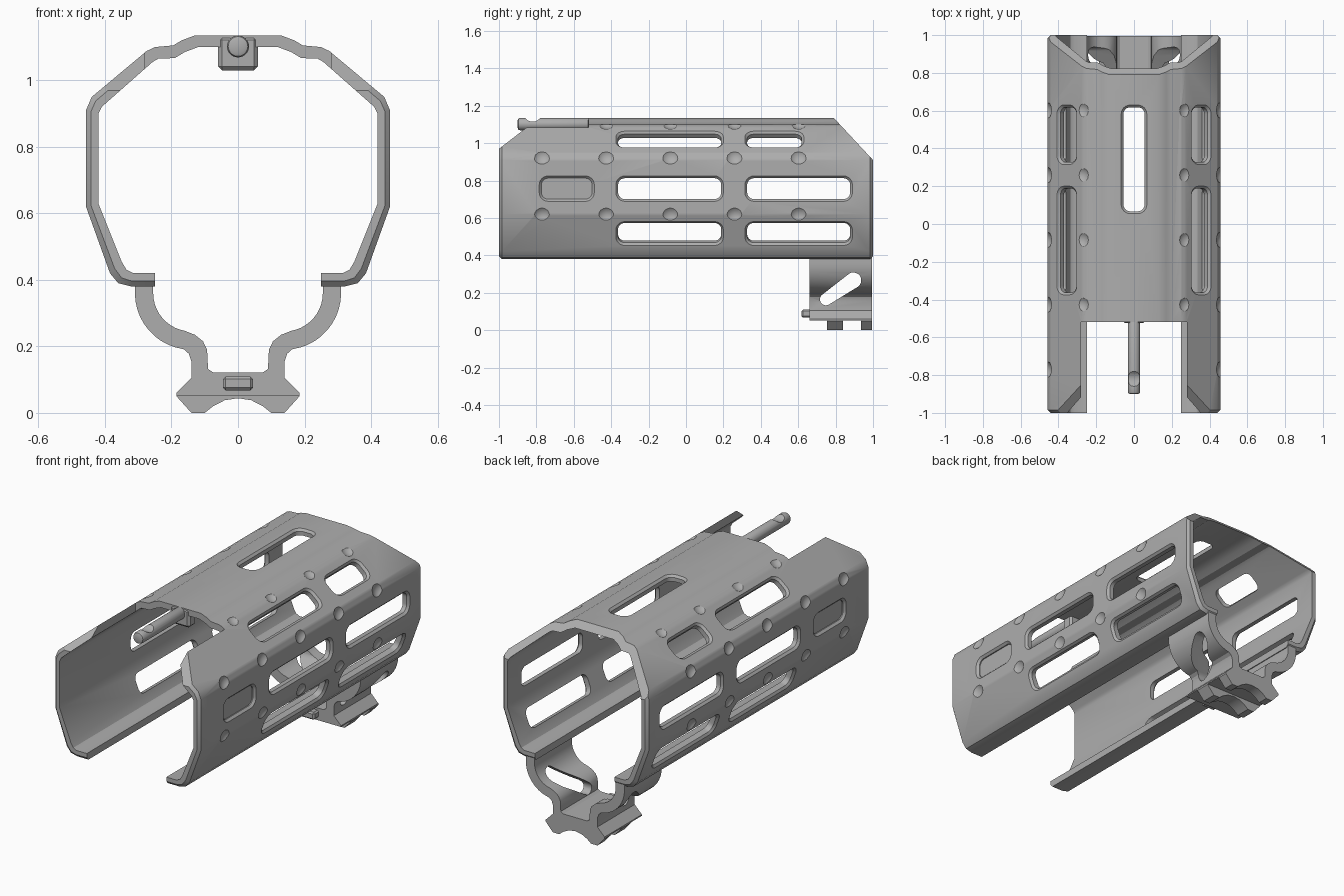
import bpy, bmesh, math
from mathutils import Matrix, Vector

cube = bpy.data.objects.get("Cube")
if cube:
    bpy.data.objects.remove(cube, do_unlink=True)

GREY = (0.42, 0.42, 0.42, 1)
metal = bpy.data.materials.new("satin grey metal")
metal.use_nodes = True
metal.diffuse_color = GREY
metal.node_tree.nodes["Principled BSDF"].inputs["Base Color"].default_value = GREY


def make(name, bm):
    """Turn a bmesh into a linked object."""
    bmesh.ops.recalc_face_normals(bm, faces=bm.faces)
    mesh = bpy.data.meshes.new(name)
    bm.to_mesh(mesh)
    bm.free()
    mesh.materials.append(metal)
    obj = bpy.data.objects.new(name, mesh)
    bpy.context.collection.objects.link(obj)
    return obj


def bake(obj):
    """Apply the modifiers of an object."""
    bpy.context.view_layer.update()
    dg = bpy.context.evaluated_depsgraph_get()
    mesh = bpy.data.meshes.new_from_object(obj.evaluated_get(dg))
    obj.modifiers.clear()
    obj.data = mesh


def cut(obj, bm):
    """Subtract a bmesh from an object."""
    tool = make("cutter", bm)
    tool.hide_render = True
    mod = obj.modifiers.new("cut", "BOOLEAN")
    mod.operation, mod.solver, mod.object = "DIFFERENCE", "EXACT", tool
    mod.use_self = True
    bake(obj)
    bpy.data.objects.remove(tool, do_unlink=True)


def loft(bm, rings):
    """Skin a list of matching point loops and cap both ends."""
    loops = [[bm.verts.new(p) for p in ring] for ring in rings]
    n = len(loops[0])
    for a, b in zip(loops, loops[1:]):
        for i in range(n):
            j = (i + 1) % n
            bm.faces.new((a[i], a[j], b[j], b[i]))
    bm.faces.new(loops[0])
    bm.faces.new(loops[-1])
    return bm


def along_x(profile, half=1):
    return loft(bmesh.new(), [[(x, y, z) for y, z in profile] for x in (-half, half)])


def box(bm, x, y, z):
    """Add a box from (low, high) ranges."""
    c = [(a + b) / 2 for a, b in (x, y, z)]
    s = [b - a for a, b in (x, y, z)]
    bmesh.ops.create_cube(bm, size=1, matrix=Matrix.Translation(c) @ Matrix.Diagonal((*s, 1)))
    return bm


def arc(cx, cy, r, start, end, steps=10):
    angles = [math.radians(start + (end - start) * i / steps) for i in range(steps + 1)]
    return [(cx + r * math.cos(a), cy + r * math.sin(a)) for a in angles]


def mirrored(half):
    return [(-x, z) for x, z in reversed(half[1:])] + half


def slot(bm, x, z, nx, nz, y0, y1, depth=0.1, half=0.068):
    """Rounded slot cutter with a chamfered rim, facing (nx, nz)."""
    normal = Vector((nx, 0, nz)).normalized()
    side = Vector((-normal.z, 0, normal.x))
    rings = []
    for d, grow in ((0.012, 0.012), (-0.012, -0.012), (-depth, -0.012)):
        r, hl, hw = 0.048 + grow, (y1 - y0) / 2 + grow, half + grow
        ring = []
        for k, (su, sv) in enumerate(((1, 1), (-1, 1), (-1, -1), (1, -1))):
            for u, v in arc(su * (hl - r), sv * (hw - r), r, 90 * k, 90 * k + 90, 6):
                ring.append(Vector((x, (y0 + y1) / 2 + u, z)) + normal * d + side * v)
        rings.append(ring)
    loft(bm, rings)


# Shell: thin open tube, chamfered at both ends
outer = mirrored([(0, 1.135), (.13, 1.135), (.17, 1.12), (.195, 1.105), (.25, 1.1),
                  (.275, 1.088), (.44, .95), (.457, .91), (.457, .62), (.385, .42),
                  (.36, .39), (.32, .38), (.25, .38)])
inner = mirrored([(0, 1.1), (.12, 1.1), (.16, 1.085), (.19, 1.067), (.24, 1.065),
                  (.257, 1.055), (.41, .92), (.42, .9), (.42, .63), (.35, .455),
                  (.335, .43), (.315, .42), (.25, .42)])
rings = []
for y, t in ((-1, .4), (-.985, 0), (.985, 0), (1, .4)):
    edge = [(a + (c - a) * t, b + (d - b) * t) for (a, b), (c, d) in zip(outer, inner)]
    rings.append([(x, y, z) for x, z in edge + inner[::-1]])
shell = make("handguard_shell", loft(bmesh.new(), rings))

# Sloped rear end, sloped front corners, and the front top opening
cut(shell, along_x([(.69, 1.243), (1.09, .813), (1.09, 1.3)]))
cut(shell, along_x([(-1.1, .893), (-.8, 1.124), (-.8, 1.3), (-1.1, 1.3)]))
cut(shell, box(bmesh.new(), (-.28, .28), (-1.1, -.52), (.95, 1.3)))

# Slots through every facet, and one blind pocket on each side
FRONT, REAR = (-.375, .2), (.315, .89)
slots = bmesh.new()
slot(slots, 0, 1.135, 0, 1, .055, .63)
for s in (-1, 1):
    for span in (FRONT, REAR):
        slot(slots, s * .457, .757, s, 0, *span)
        slot(slots, s * .42, .517, s * .94, -.336, *span)
    slot(slots, s * .355, 1.021, s * .65, .76, *FRONT)
    slot(slots, s * .355, 1.021, s * .65, .76, .315, .63)
    slot(slots, s * .457, .757, s, 0, -.785, -.49, depth=.018)
cut(shell, slots)

# Shallow scallops along the facet edges
dimples = bmesh.new()
for s in (-1, 1):
    for i in range(5):
        y = -.77 + .343 * i
        spots = [(.494, .935), (.5, .612)] + ([(.29, 1.135)] if i else [])
        for x, z in spots:
            bmesh.ops.create_uvsphere(dimples, u_segments=20, v_segments=12, radius=.06,
                                      matrix=Matrix.Translation((s * x, y, z)))
cut(shell, dimples)

# Rear lower bracket with accessory rail
yoke_out = [(.31, .4)] + arc(.14, .36, .17, 0, -82) + [
    (.148, .178), (.14, .155), (.14, .105), (.185, .06), (.185, .05), (.14, 0), (.1, 0),
    (.075, .02), (.04, .038)]
yoke_in = [(.075, .122), (.09, .132), (.093, .19), (.105, .215), (.13, .235)] + \
    arc(.14, .36, .115, -80, 0) + [(.255, .41)]
right = yoke_out + [(0, .044)]
left = [(-x, z) for x, z in reversed(yoke_out)]
inside = [(-x, z) for x, z in reversed(yoke_in)] + yoke_in
profile = right + left + inside
bracket = make("rear_bracket", loft(bmesh.new(), [[(x, y, z) for x, z in profile]
                                                  for y in (.66, .995)]))
for span in ((.6, .755), (.84, .935)):
    cut(bracket, box(bmesh.new(), (-.3, .3), span, (-.1, .053)))
cut(bracket, along_x(arc(.895, .267, .042, -56, 124) + arc(.748, .165, .032, 124, 304)))

# Locating key on the front of the bracket
key = make("bracket_key", box(bmesh.new(), (-.045, .045), (.617, .67), (.068, .11)))

# Front pin and its mounting block
block = make("pin_block", box(bmesh.new(), (-.06, .06), (-.525, -.46), (1.03, 1.134)))
for obj, width in ((key, .008), (block, .012)):
    mod = obj.modifiers.new("soften", "BEVEL")
    mod.width, mod.segments = width, 1
    bake(obj)

pin_bm = bmesh.new()
bmesh.ops.create_cone(pin_bm, cap_ends=True, segments=32, radius1=.033, radius2=.033, depth=.4,
                      matrix=Matrix.Translation((0, -.7, 1.102)) @ Matrix.Rotation(math.pi / 2, 4, "X"))
pin = make("front_pin", pin_bm)
mod = pin.modifiers.new("tip", "BEVEL")
mod.width, mod.segments = .012, 2
bake(pin)
cut(pin, along_x(arc(-.82, 1.165, .05, 0, 345, 23), .1))

# Smooth the curves, keep the edges crisp
for obj in (shell, bracket, key, block, pin):
    bpy.ops.object.select_all(action="DESELECT")
    obj.select_set(True)
    bpy.context.view_layer.objects.active = obj
    bpy.ops.object.shade_smooth_by_angle(angle=math.radians(28))
